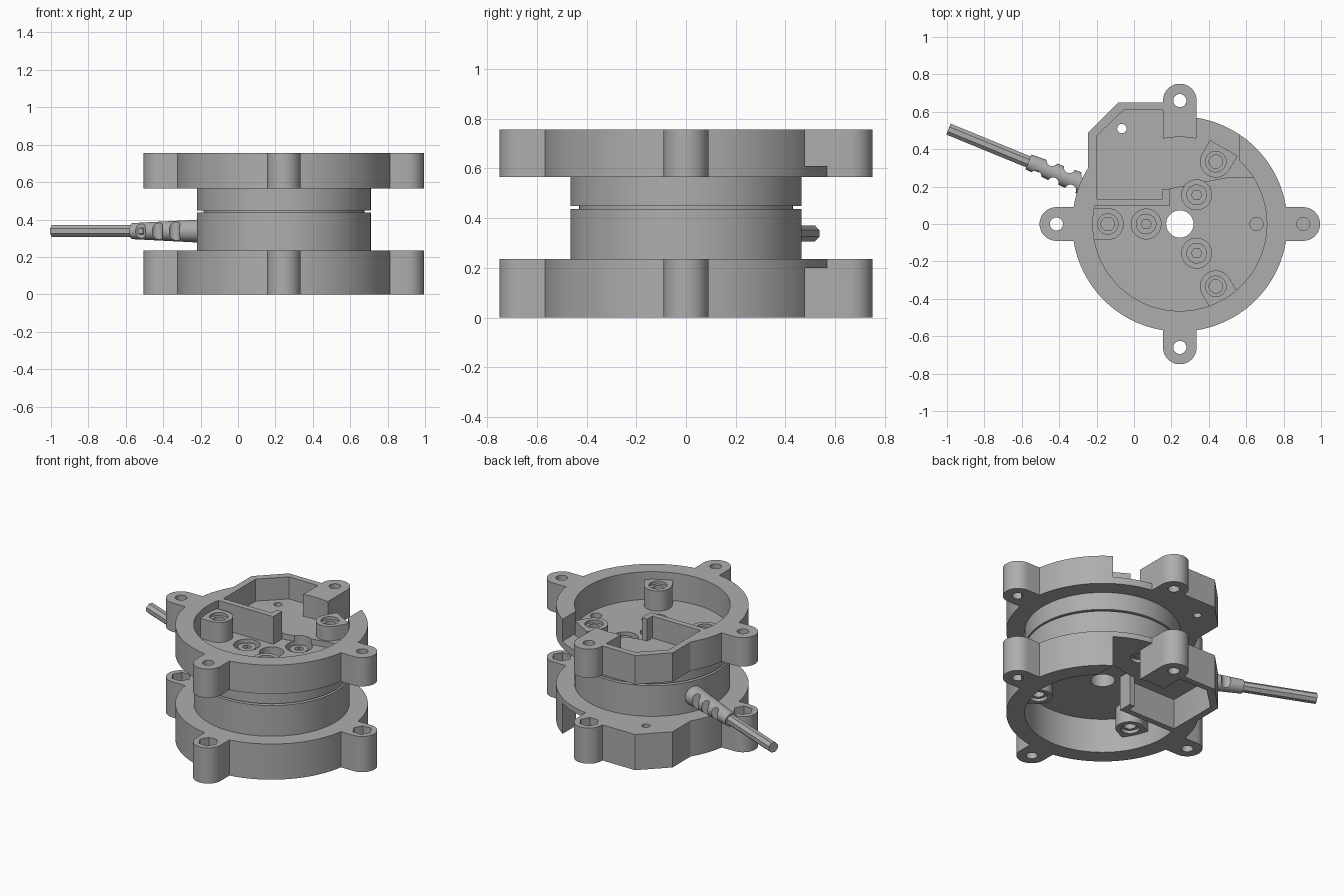
import bpy, bmesh, math
from mathutils import Vector, Matrix

if "Cube" in bpy.data.objects:
    bpy.data.objects.remove(bpy.data.objects["Cube"], do_unlink=True)

CX = 0.245   # axis of the round housings
grey = bpy.data.materials.new("plain_grey")
grey.use_nodes = True
grey.diffuse_color = (0.42, 0.42, 0.42, 1)
grey.node_tree.nodes["Principled BSDF"].inputs["Base Color"].default_value = (0.42, 0.42, 0.42, 1)


def prism(pts, z0, z1, name="tool"):
    """Extrude a plan outline between two heights."""
    z0, z1 = min(z0, z1), max(z0, z1)
    bm = bmesh.new()
    face = bm.faces.new([bm.verts.new((x, y, z0)) for x, y in pts])
    ext = bmesh.ops.extrude_face_region(bm, geom=[face])
    bmesh.ops.translate(bm, vec=(0, 0, z1 - z0),
                        verts=[v for v in ext["geom"] if isinstance(v, bmesh.types.BMVert)])
    bmesh.ops.recalc_face_normals(bm, faces=bm.faces)
    me = bpy.data.meshes.new(name)
    bm.to_mesh(me)
    bm.free()
    ob = bpy.data.objects.new(name, me)
    me.materials.append(grey)
    bpy.context.collection.objects.link(ob)
    return ob


def ring(x, y, r, n, a0=0.0, a1=math.tau):
    closed = abs(a1 - a0 - math.tau) < 1e-6
    return [(x + r * math.cos(a0 + (a1 - a0) * i / (n if closed else n - 1)),
             y + r * math.sin(a0 + (a1 - a0) * i / (n if closed else n - 1))) for i in range(n)]


def cyl(x, y, r, z0, z1, n=32, name="tool"):
    return prism(ring(x, y, r, n), z0, z1, name)


def lug(angle, dist, r, reach, z0, z1):
    """U-shaped block: round at dist, straight sides running along the radius by reach."""
    a = math.radians(angle)
    c = Vector((CX + dist * math.cos(a), dist * math.sin(a)))
    way = a if reach < 0 else a + math.pi
    pts = ring(c.x, c.y, r, 25, way - math.pi / 2, way + math.pi / 2)
    back = Vector((math.cos(way), math.sin(way))) * -abs(reach)
    pts += [(pts[-1][0] + back.x, pts[-1][1] + back.y), (pts[0][0] + back.x, pts[0][1] + back.y)]
    return prism(pts, z0, z1)


def combine(ob, tools, op):
    """Apply booleans one after another and drop the tools."""
    for t in tools:
        m = ob.modifiers.new("b", "BOOLEAN")
        m.operation, m.solver, m.object = op, "EXACT", t
        bpy.context.view_layer.update()
        me = bpy.data.meshes.new_from_object(ob.evaluated_get(bpy.context.evaluated_depsgraph_get()))
        ob.modifiers.clear()
        ob.data = me
        bpy.data.objects.remove(t, do_unlink=True)
    return ob


def polar(angle, dist):
    a = math.radians(angle)
    return CX + dist * math.cos(a), dist * math.sin(a)


def finish(ob):
    bpy.ops.object.select_all(action="DESELECT")
    ob.select_set(True)
    bpy.context.view_layer.objects.active = ob
    bpy.ops.object.shade_smooth_by_angle(angle=math.radians(25))


def housing(name, base, s, height, shelf, posts, holes):
    """Open ring-shaped cup with a corner box; s is the direction in which it opens."""
    z = lambda h: base + s * h
    top, over = z(height), z(height + 0.05)
    # outer shell with four ears and the corner box
    body = cyl(CX, 0, 0.575, base, top, 128, name)
    ears = [lug(a, 0.66, 0.09, 0 - 0.2, base, top) for a in (0, 90, 180, 270)]
    box = prism([(-0.245, 0.1), (-0.245, 0.49), (-0.085, 0.65), (0.2, 0.65), (CX, 0.1)], base, top)
    combine(body, ears + [box], "UNION")
    # hollow: round bay, box bay and side opening, less the parts left standing
    floor = z(0.008)
    hollow = cyl(CX, 0, 0.465, floor, over, 128)
    bay = prism([(-0.2, 0.11), (-0.2, 0.47), (-0.055, 0.61), (0.155, 0.61), (0.155, 0.11)], floor, over)
    notch = prism([(0.335, 0.3), (0.565, 0.3), (0.565, 0.8), (0.335, 0.8)], floor, over)
    combine(hollow, [bay, notch], "UNION")
    step = prism([(-0.4, 0.12), (0.17, 0.12), (0.19, 0.187), (0.49, 0.245), (0.9, 0.245),
                  (0.9, 0.9), (-0.4, 0.9)], z(-0.05), z(shelf))
    wall = prism([(-0.4, 0.096), (0.19, 0.096), (0.19, 0.187), (0.152, 0.187),
                  (0.152, 0.134), (-0.4, 0.134)], z(-0.05), z(height + 0.1))
    standing = [lug(a, 0.385, 0.085, 0.085, z(-0.05), z(0.14)) for a in posts]
    combine(hollow, [step, wall] + standing, "DIFFERENCE")
    combine(body, [hollow], "DIFFERENCE")
    # bores: ears, shaft, posts and pin holes
    bores = [cyl(*polar(a, 0.66), 0.035, z(-0.05), over) for a in (0, 90, 180, 270)]
    bores += [cyl(CX, 0, 0.073, z(-0.05), over, 48), cyl(-0.065, 0.51, 0.025, z(-0.05), over)]
    for a in holes:
        h = 0.14 if a in posts else shelf
        x, y = polar(a, 0.385)
        bores += [cyl(x, y, 0.055, z(h - 0.02), over), cyl(x, y, 0.036, z(0.012), over)]
    return combine(body, bores, "DIFFERENCE")


# upper cup, opening upwards
upper = housing("upper_housing", 0.565, 1, 0.19, 0.045, (180, 60, 300), (180, 60, 300))
seats = [cyl(*polar(a, 0.18), 0.08, 0.5, 0.7) for a in (180, 60, 300)]
combine(upper, seats + [cyl(*polar(0, 0.41), 0.035, 0.5, 0.7)], "DIFFERENCE")
finish(upper)

# lower cup, opening downwards, with hexagonal nut pockets in its ears
lower = housing("lower_housing", 0.235, -1, 0.235, 0.035, (205, 325), (85, 205, 325))
combine(lower, [cyl(*polar(a, 0.66), 0.06, 0.15, 0.3, 6) for a in (0, 90, 180, 270)], "DIFFERENCE")
finish(lower)

# round drum between the cups, in two halves around a narrow core
for name, r, z0, z1 in (("lower_drum", 0.465, 0.235, 0.437), ("drum_core", 0.43, 0.437, 0.449),
                        ("upper_drum", 0.465, 0.449, 0.565)):
    drum = cyl(CX, 0, r, z0, z1, 128, name)
    tools = [cyl(CX, 0, 0.073, 0.1, 0.7, 48)]
    if name == "upper_drum":
        tools += [cyl(*polar(a, 0.18), 0.08, 0.53, 0.7) for a in (180, 60, 300)]
        tools.append(cyl(*polar(0, 0.41), 0.035, 0.54, 0.7))
    finish(combine(drum, tools, "DIFFERENCE"))

# socket screws sunk in the floor
for i, a in enumerate((180, 60, 300)):
    x, y = polar(a, 0.18)
    screw = cyl(x, y, 0.055, 0.53, 0.56, 32, "floor_screw_%d" % (i + 1))
    finish(combine(screw, [cyl(x, y, 0.028, 0.542, 0.6, 6)], "DIFFERENCE"))

# cable and its tapered strain relief, pointing away from the drum axis
ANGLE = math.radians(157.7)


def tapered(name, d0, d1, r0, r1, n):
    bm = bmesh.new()
    bmesh.ops.create_cone(bm, cap_ends=True, segments=n, radius1=r0, radius2=r1, depth=d1 - d0)
    bmesh.ops.rotate(bm, verts=bm.verts, matrix=Matrix.Rotation(math.pi / n, 3, "Z"))
    bmesh.ops.translate(bm, verts=bm.verts, vec=(0, 0, (d0 + d1) / 2))
    bmesh.ops.rotate(bm, verts=bm.verts, matrix=Matrix.Rotation(math.pi / 2, 3, "Y"))
    bmesh.ops.rotate(bm, verts=bm.verts, matrix=Matrix.Rotation(ANGLE, 3, "Z"))
    bmesh.ops.translate(bm, verts=bm.verts, vec=(CX, 0, 0.338))
    me = bpy.data.meshes.new(name)
    bm.to_mesh(me)
    bm.free()
    me.materials.append(grey)
    ob = bpy.data.objects.new(name, me)
    bpy.context.collection.objects.link(ob)
    return ob


tapered("cable", 0.8, 1.337, 0.034, 0.034, 8)
relief = tapered("strain_relief", 0.44, 0.875, 0.064, 0.043, 32)
along = Vector((math.cos(ANGLE), math.sin(ANGLE)))
side = Vector((-along.y, along.x))
cuts = []
for k in range(6):
    p = Vector((CX, 0)) + along * (0.56 + 0.05 * k) + side * (0.055 if k % 2 else -0.055)
    cuts.append(cyl(p.x, p.y, 0.03, 0.2, 0.5, 24))
finish(combine(relief, cuts, "DIFFERENCE"))
